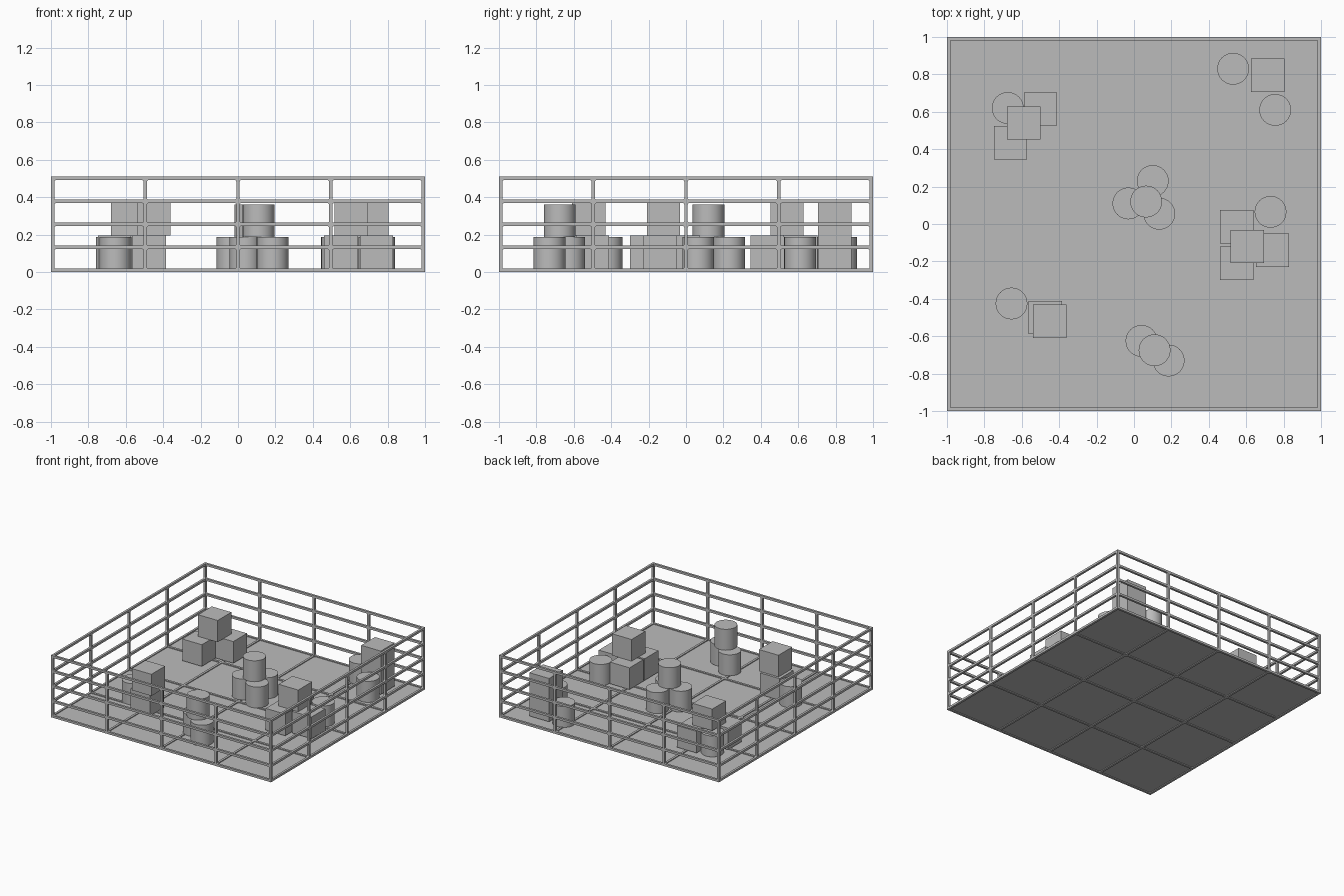
import bpy, bmesh, math
from mathutils import Matrix, Vector

if "Cube" in bpy.data.objects:
    bpy.data.objects.remove(bpy.data.objects["Cube"])

ROD = 0.018          # rod thickness
HALF = 1 - ROD / 2   # rod centre line distance
TOP = 0.51           # height of the fence
BASE = ROD / 2       # floor level


def material(name, v):
    m = bpy.data.materials.new(name)
    m.diffuse_color = (v, v, v, 1)
    m.use_nodes = True
    m.node_tree.nodes["Principled BSDF"].inputs["Base Color"].default_value = m.diffuse_color
    return m


grey = material("plain grey", 0.5)


def finish(name, bm, loc=(0, 0, 0)):
    me = bpy.data.meshes.new(name)
    bm.to_mesh(me)
    bm.free()
    me.materials.append(grey)
    ob = bpy.data.objects.new(name, me)
    ob.location = loc
    bpy.context.collection.objects.link(ob)
    return ob


def lattice(name, width, height, matrix):
    """4 x 4 grid of rods with small fillets where the rods meet."""
    bm = bmesh.new()
    cw, ch, r, seg = width / 4, height / 4, 0.009, 3
    for i in range(4):
        for j in range(4):
            cx, cy = -width / 2 + (i + .5) * cw, -height / 2 + (j + .5) * ch
            corners, arcs = [], []
            for k, (sx, sy) in enumerate(((1, 1), (-1, 1), (-1, -1), (1, -1))):
                corners.append(bm.verts.new((cx + sx * cw / 2, cy + sy * ch / 2, 0)))
                ax = cx + sx * (cw / 2 - ROD / 2 - r)
                ay = cy + sy * (ch / 2 - ROD / 2 - r)
                arcs.append([bm.verts.new((ax + r * math.cos(a), ay + r * math.sin(a), 0))
                             for a in ((k + s / seg) * math.pi / 2 for s in range(seg + 1))])
            for k in range(4):
                n = (k + 1) % 4
                for s in range(seg):
                    bm.faces.new((corners[k], arcs[k][s + 1], arcs[k][s]))
                bm.faces.new((corners[k], corners[n], arcs[n][0], arcs[k][-1]))
    bmesh.ops.remove_doubles(bm, verts=bm.verts, dist=1e-4)
    # outer border: widen the edge rods to full thickness
    for v in bm.verts:
        for axis, size in ((0, width), (1, height)):
            if abs(abs(v.co[axis]) - size / 2) < 1e-4:
                v.co[axis] += math.copysign(ROD / 2, v.co[axis])
    bmesh.ops.recalc_face_normals(bm, faces=bm.faces)
    bm.transform(matrix)
    ob = finish(name, bm)
    mod = ob.modifiers.new("thickness", 'SOLIDIFY')
    mod.thickness = ROD
    mod.offset = 0


def crate(x, y, level):
    bm = bmesh.new()
    bmesh.ops.create_cube(bm, size=0.178)
    finish("crate", bm, (x, y, 0.018 + 0.178 * (level + .5)))


def barrel(x, y, level):
    bm = bmesh.new()
    bmesh.ops.create_cone(bm, cap_ends=True, segments=32, radius1=0.085,
                          radius2=0.085, depth=0.172)
    for f in bm.faces:
        f.smooth = len(f.verts) == 4
    for e in bm.edges:
        e.smooth = all(len(f.verts) == 4 for f in e.link_faces)
    finish("barrel", bm, (x, y, 0.016 + 0.172 * (level + .5)))


# floor sheet and its ribs
bm = bmesh.new()
bmesh.ops.create_cube(bm, size=1)
bmesh.ops.scale(bm, vec=(2 * HALF, 2 * HALF, 0.004), verts=bm.verts)
finish("floor", bm, (0, 0, BASE))
lattice("floor_ribs", 2 * HALF, 2 * HALF, Matrix.Translation((0, 0, BASE)))

# four fence sides
for k, side in enumerate(("front", "right", "back", "left")):
    m = (Matrix.Rotation(k * math.pi / 2, 4, 'Z')
         @ Matrix.Translation((0, -HALF, TOP / 2))
         @ Matrix.Rotation(math.pi / 2, 4, 'X'))
    lattice(side + "_fence", 2 * HALF, TOP - ROD, m)

# stacked crates: x, y, level
for c in ((.715, .795, 0), (.715, .795, 1),
          (-.5, .615, 0), (-.66, .435, 0), (-.59, .54, 1),
          (.55, -.015, 0), (.55, -.21, 0), (.74, -.14, 0), (.605, -.12, 1),
          (-.475, -.5, 0), (-.45, -.52, 1)):
    crate(*c)

# stacked barrels: x, y, level
for b in ((.53, .83, 0), (.755, .61, 0), (-.675, .62, 0),
          (.1, .23, 0), (-.03, .11, 0), (.135, .055, 0), (.065, .12, 1),
          (.73, .065, 0), (-.655, -.425, 0),
          (.04, -.625, 0), (.185, -.73, 0), (.11, -.675, 1)):
    barrel(*b)
